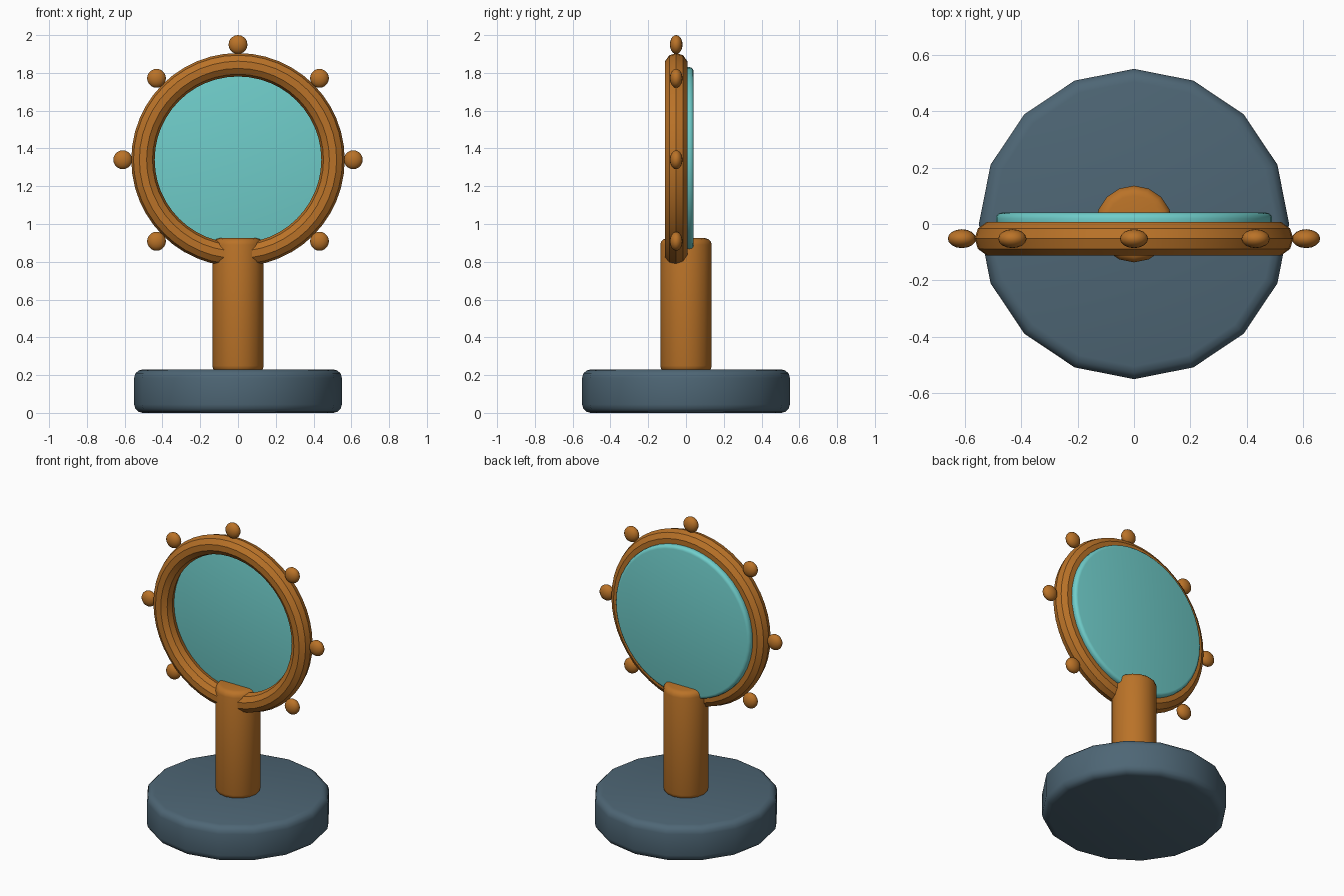
import bpy
import math

if "Cube" in bpy.data.objects:
    bpy.data.objects.remove(bpy.data.objects["Cube"])


def material(name, rgb):
    m = bpy.data.materials.new(name)
    m.diffuse_color = (*rgb, 1.0)
    m.use_nodes = True
    m.node_tree.nodes["Principled BSDF"].inputs["Base Color"].default_value = m.diffuse_color
    return m


SLATE = material("slate_blue", (0.076, 0.133, 0.178))
WOOD = material("warm_brown", (0.49, 0.17, 0.021))
GLASS = material("teal_glass", (0.16, 0.61, 0.59))

RING_Z = 1.34
RING_Y = -0.052


def finish(name, mat, bevel=0.0):
    """Name, colour, round and smooth the active object."""
    ob = bpy.context.object
    ob.name = name
    ob.data.materials.append(mat)
    bpy.ops.object.transform_apply(location=False, rotation=True, scale=True)
    if bevel:
        mod = ob.modifiers.new("rounded_edges", 'BEVEL')
        mod.width = bevel
        mod.segments = 3
        mod.limit_method = 'ANGLE'
        mod.angle_limit = math.radians(40)
        bpy.ops.object.modifier_apply(modifier=mod.name)
    bpy.ops.object.shade_smooth_by_angle(angle=math.radians(35))
    return ob


def cylinder(name, mat, radius, low, high, sides, bevel):
    bpy.ops.mesh.primitive_cylinder_add(vertices=sides, radius=radius, depth=high - low,
                                        location=(0, 0, (low + high) / 2))
    return finish(name, mat, bevel)


# Heavy foot and upright post
cylinder("base", SLATE, 0.55, 0.0, 0.23, 16, 0.045)
cylinder("post", WOOD, 0.136, 0.215, 0.925, 16, 0.035)

# Round frame standing upright
bpy.ops.mesh.primitive_torus_add(major_radius=0.503, minor_radius=0.062,
                                 major_segments=48, minor_segments=10,
                                 location=(0, RING_Y, RING_Z),
                                 rotation=(math.pi / 2, 0, 0))
finish("frame_ring", WOOD)
bpy.ops.object.shade_smooth()

# Mirror disc set in the back of the frame
bpy.ops.mesh.primitive_cylinder_add(vertices=48, radius=0.49, depth=0.06,
                                    location=(0, 0.01, RING_Z),
                                    rotation=(math.pi / 2, 0, 0))
finish("mirror_disc", GLASS, 0.02)

# Flattened beads around the frame, none where the post meets it
for i in range(-1, 6):
    a = math.radians(45 * i)
    bpy.ops.mesh.primitive_uv_sphere_add(
        segments=16, ring_count=10, radius=0.05,
        location=(0.61 * math.cos(a), RING_Y, RING_Z + 0.61 * math.sin(a)))
    bpy.context.object.scale.y = 0.67
    finish("bead_%d" % (i + 2), WOOD)
    bpy.ops.object.shade_smooth()
